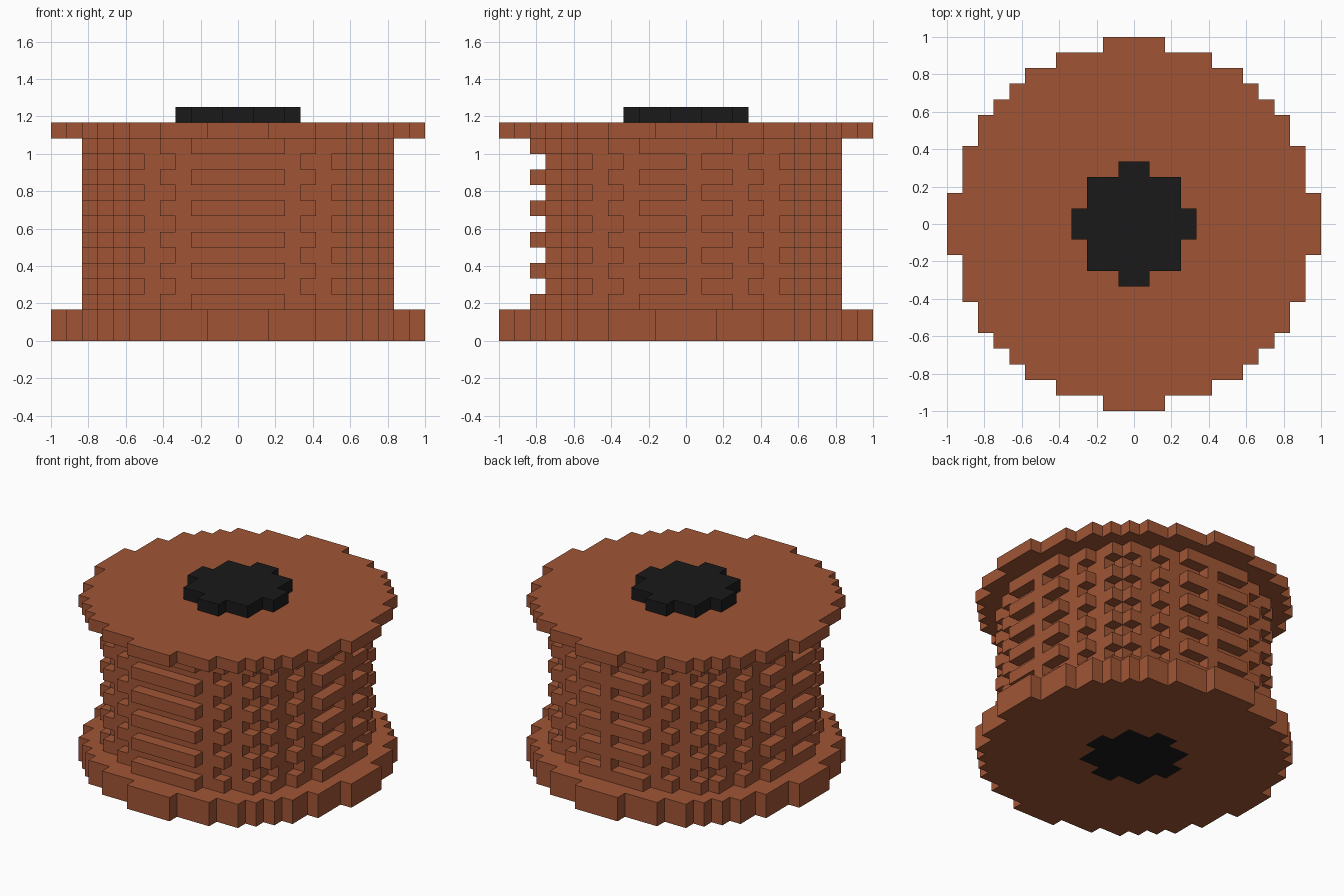
import bpy, bmesh

if "Cube" in bpy.data.objects:
    bpy.data.objects.remove(bpy.data.objects["Cube"])

U = 1 / 12  # one block


def material(name, color):
    m = bpy.data.materials.new(name)
    m.diffuse_color = color
    m.use_nodes = True
    m.node_tree.nodes["Principled BSDF"].inputs["Base Color"].default_value = m.diffuse_color
    return m


def stepped_circle(r2):
    """Corner points of a blocky circle, counter-clockwise, in blocks."""
    widths = []
    for j in range(12):
        w = sum((i + .5) ** 2 + (j + .5) ** 2 <= r2 for i in range(12))
        if w:
            widths.append(w)
    quarter = []
    for j, w in enumerate(widths):
        below = widths[j - 1] if j else None
        above = widths[j + 1] if j + 1 < len(widths) else 0
        if below is not None and below != w:
            quarter.append((w, j))
        if above != w:
            quarter.append((w, j + 1))
    flip = quarter[::-1]
    return (quarter + [(-x, y) for x, y in flip]
            + [(-x, -y) for x, y in quarter] + [(x, -y) for x, y in flip])


def add_prism(bm, loops, z0, z1):
    """Extrude one outline (plus optional hole outlines) between two heights."""
    rings = []
    for z in (z0, z1):
        edges, level = [], []
        for loop in loops:
            vs = [bm.verts.new((x * U, y * U, z * U)) for x, y in loop]
            edges += [bm.edges.new((vs[i - 1], vs[i])) for i in range(len(vs))]
            level.append(vs)
        if len(loops) == 1:
            bm.faces.new(level[0])
        else:
            bmesh.ops.triangle_fill(bm, edges=edges, use_beauty=True)
        rings.append(level)
    for low, high in zip(*rings):
        for i in range(len(low)):
            bm.faces.new((low[i - 1], low[i], high[i], high[i - 1]))


def make_part(name, mat, prisms):
    bm = bmesh.new()
    for loops, z0, z1 in prisms:
        add_prism(bm, loops, z0, z1)
    bmesh.ops.recalc_face_normals(bm, faces=bm.faces[:])
    me = bpy.data.meshes.new(name)
    bm.to_mesh(me)
    bm.free()
    me.materials.append(mat)
    bpy.context.collection.objects.link(bpy.data.objects.new(name, me))


def square(x, y):
    return [(x, y), (x + 1, y), (x + 1, y + 1), (x, y + 1)]


brown = material("brown", (0.352, 0.091, 0.036, 1))
black = material("black", (0.01, 0.01, 0.01, 1))

flange = stepped_circle(136)
ridge = stepped_circle(100)
groove = stepped_circle(90)
core = stepped_circle(13)

# End discs; the lower one is open for the core
make_part("bottom_flange", brown, [([flange, core], 0, 2)])
make_part("top_flange", brown, [([flange], 13, 14)])

# Alternating wide and narrow layers of the wound body
make_part("winding", brown,
          [([groove if z % 2 else ridge], z, z + 1) for z in range(2, 13)])

# Thin upright ribs bridging the grooves on the right, left and back
make_part("winding_ribs", brown,
          [([square(x, y)], z, z + 1)
           for x, y in ((9, 0), (-10, 0), (0, 9)) for z in range(3, 12, 2)])

# Dark core running through the spool
make_part("core", black, [([core], 0, 15)])
